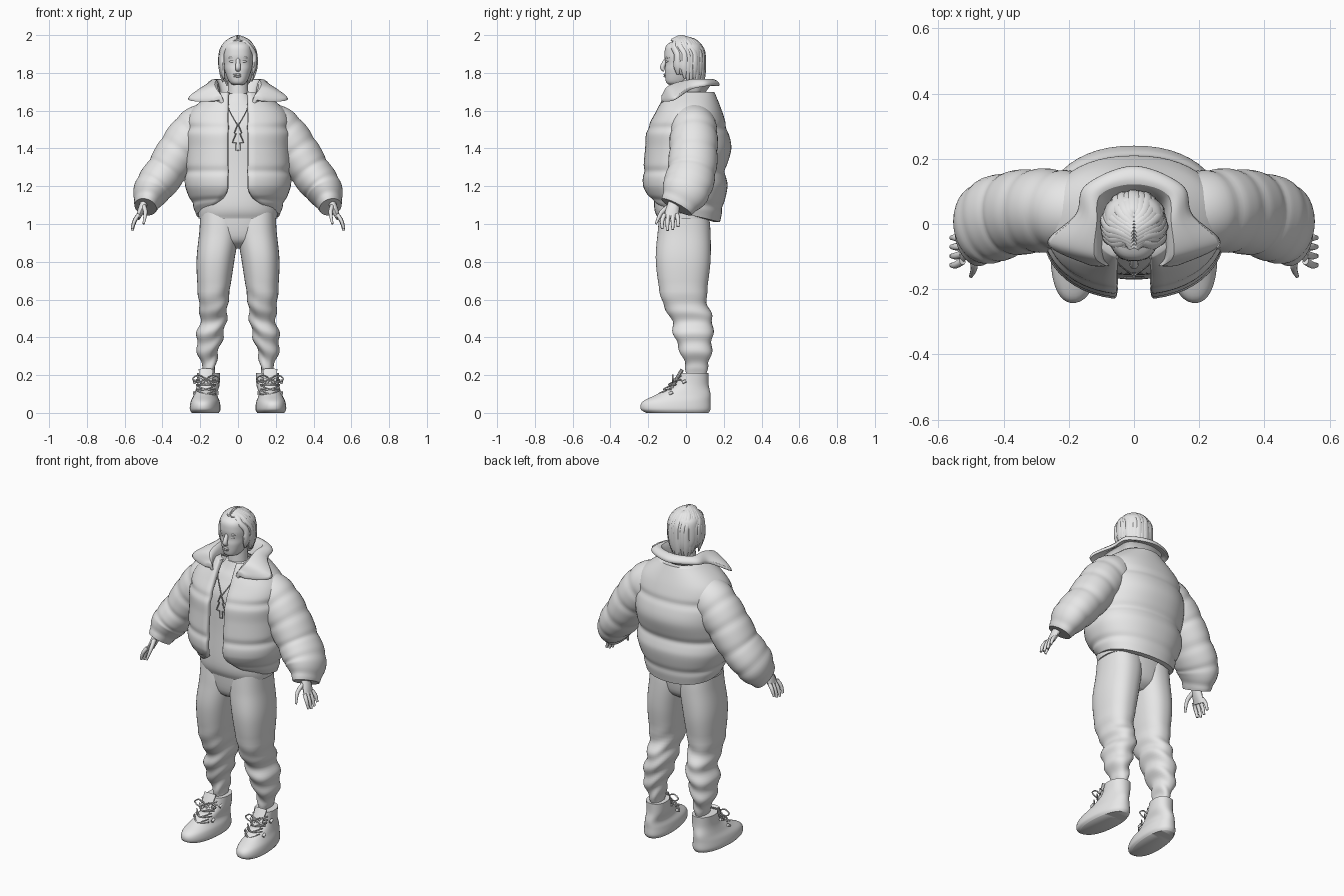
import bpy, bmesh, math, random
from mathutils import Vector

default_cube = bpy.data.objects.get("Cube")
if default_cube:
    bpy.data.objects.remove(default_cube)
random.seed(4)

clay = bpy.data.materials.new("plain grey")
clay.use_nodes = True
grey = (.8, .8, .8, 1)
clay.diffuse_color = grey
clay.node_tree.nodes["Principled BSDF"].inputs["Base Color"].default_value = grey

ALONG_Y = Vector((0, 1, .01))
ALONG_Z = Vector((0, .01, 1))


def clamp(value):
    return max(0, min(1, value))


def signed_power(value, power):
    return math.copysign(abs(value) ** power, value)


def crease(position, places, width, depth):
    """Scale factor that pinches a shape at the given places."""
    return 1 - sum(depth * math.exp(-((position - place) / width) ** 2) for place in places)


def smooth_rows(rows, steps):
    """Catmull-Rom interpolation between rows of numbers."""
    result, last = [], len(rows) - 1
    for index in range(last):
        before, start, end, after = (rows[max(0, min(index + shift, last))] for shift in (-1, 0, 1, 2))
        for step in range(steps):
            t = step / steps
            result.append([(2 * b + (c - a) * t + (2 * a - 5 * b + 4 * c - d) * t * t
                            + (3 * (b - c) + d - a) * t ** 3) / 2
                           for a, b, c, d in zip(before, start, end, after)])
    return result + [list(rows[-1])]


def build(name, tubes, mirror=False):
    """Skin each list of rings as a closed tube, all in one smooth object."""
    bm = bmesh.new()
    for rings in tubes:
        loops = [[bm.verts.new(point) for point in ring] for ring in rings]
        count = len(loops[0])
        for low, high in zip(loops, loops[1:]):
            for i in range(count):
                bm.faces.new((low[i - 1], low[i], high[i], high[i - 1]))
        for end in (loops[0], loops[-1]):
            for i in range(count // 2 - 1):
                bm.faces.new((end[i], end[i + 1], end[-i - 2], end[-i - 1]))
    bmesh.ops.recalc_face_normals(bm, faces=bm.faces)
    mesh = bpy.data.meshes.new(name)
    bm.to_mesh(mesh)
    bm.free()
    mesh.materials.append(clay)
    mesh.polygons.foreach_set("use_smooth", [True] * len(mesh.polygons))
    mesh.set_sharp_from_angle(angle=math.radians(60))
    part = bpy.data.objects.new(name, mesh)
    bpy.context.collection.objects.link(part)
    if mirror:
        part.modifiers.new("mirror", 'MIRROR')
    return part


def stack(rows, steps=6, sides=40, power=.85, warp=None):
    """Rounded level sections: height, centre x, half width, front depth, back depth."""
    rings = []
    for z, middle, width, front, back in smooth_rows(rows, steps):
        ring = []
        for i in range(sides):
            angle = math.tau * (i + .5) / sides
            point = Vector((middle + width * signed_power(math.sin(angle), power),
                            (back - front) / 2 - (front + back) / 2 * signed_power(math.cos(angle), power), z))
            if warp:
                warp(point, angle)
            ring.append(point)
        rings.append(ring)
    return rings


def centred(rows):
    return [(z, 0, width, front, back) for z, width, front, back in rows]


def limb(rows, steps=4, sides=10, across=ALONG_Y, core=None, puff=None):
    """Tube through x, y, z, with a radius beside and a radius along the across direction."""
    path = smooth_rows(rows, steps)
    centres = [Vector(row[:3]) for row in path]
    last = len(path) - 1
    rings = []
    for i, (centre, row) in enumerate(zip(centres, path)):
        tangent = (centres[min(i + 1, last)] - centres[max(i - 1, 0)]).normalized()
        along = centre - core if core else across
        along = (along - tangent * along.dot(tangent)).normalized()
        beside = along.cross(tangent)
        scale = puff(i / last) if puff else 1
        angles = [math.tau * (j + .5) / sides for j in range(sides)]
        rings.append([centre + scale * (row[3] * math.cos(a) * beside + row[4] * math.sin(a) * along)
                      for a in angles])
    return rings


def cord(points, radius=.004, across=ALONG_Y, steps=4):
    return limb([(*point, radius, radius) for point in points], steps, 6, across)


# trousers with soft folds below the knee
def fold(point, angle):
    amount = .006 * clamp(6 * (.7 - point.z)) * clamp(20 * (point.z - .2))
    wave = amount * math.sin(60 * point.z + 2 * math.sin(angle) + math.cos(2 * angle))
    point.x += wave * math.sin(angle)
    point.y -= wave * math.cos(angle)


build("trouser_hips", [stack(centred([(.87, .05, .06, .06), (.92, .15, .13, .11), (1.06, .19, .15, .13)]))])
build("trouser_legs", [stack([
    (1.06, .1, .1, .14, .12), (.96, .1, .105, .15, .13), (.8, .12, .1, .16, .13), (.6, .13, .08, .13, .11),
    (.5, .13, .07, .08, .14), (.4, .15, .07, .06, .14), (.3, .16, .05, .02, .13),
    (.22, .15, .03, 0, .11), (.17, .15, .03, 0, .1)], steps=8, warp=fold)], mirror=True)


# high shoes with the toes turned out
def toe_out(point, angle):
    point.x -= .07 * point.y


build("shoes", [stack([
    (0, .17, .07, .21, .12), (.02, .17, .08, .24, .13), (.06, .17, .075, .23, .13),
    (.1, .17, .06, .15, .13), (.15, .16, .06, .06, .12), (.21, .16, .06, .03, .12)],
    power=.9, warp=toe_out)], mirror=True)
build("shoe_tongues", [limb([(.17, -.09, .11, .03, .01), (.17, -.02, .23, .04, .01)])], mirror=True)
laces = []
for side in (-1, 1):
    for i in range(4):
        y, z = .026 * i - .135, .1 + .025 * i
        laces.append(cord([(.17 - side * .05, y + .03, z), (.17, y - .01, z), (.17 + side * .05, y + .03, z + .02)],
                          across=ALONG_Z))
    bow = [(.17 + side * reach, -.07, .18 + lift)
           for reach, lift in ((0, 0), (.04, .02), (.07, 0), (.04, -.02), (0, 0), (.04, -.06))]
    laces.append(cord(bow))
build("shoe_laces", laces, mirror=True)
build("shoe_eyelets", [limb([(.17 + side * .06, y, z, .008, .008), (.17 + side * .06, y + .02, z + .01, .008, .008)],
                            across=ALONG_Z) for side in (-1, 1) for y, z in ((-.09, .1), (-.02, .16))], mirror=True)

# shirt and neck
build("shirt", [stack(centred([
    (1.03, .21, .15, .14), (1.1, .21, .17, .15), (1.3, .2, .16, .15), (1.5, .19, .15, .15),
    (1.6, .15, .11, .12), (1.65, .09, .08, .08), (1.69, .06, .06, .06)]))])
build("neck", [limb([(0, 0, 1.6, .06, .06), (0, 0, 1.8, .05, .05)], sides=24)])

# open quilted jacket body: a double wall with rounded front edges
POWER, WALL, SEGMENTS = .9, .03, 48
rings = []
for z, width, front, back in smooth_rows([
        (1.01, .22, .15, .18), (1.1, .25, .2, .2), (1.2, .28, .23, .22), (1.28, .28, .23, .21), (1.4, .28, .22, .24),
        (1.5, .28, .21, .22), (1.6, .25, .16, .19), (1.7, .13, .11, .15)], 10):
    gap = .055 + .12 * clamp(5 * (1.2 - z)) ** 2
    pinch = crease(z, (1.09, 1.28, 1.51), .02, .03)
    opening = math.asin((gap / width) ** (1 / POWER))

    def wall_point(angle, inset):
        rise = .04 * (1 + math.cos(angle)) * clamp(5 * (1.2 - z))
        return Vector(((width * pinch - inset) * signed_power(math.sin(angle), POWER),
                       (back - front) / 2 - ((front + back) / 2 * pinch - inset)
                       * signed_power(math.cos(angle), POWER), z + rise))

    first = opening + .02
    angles = [first + (math.tau - 2 * first) * i / SEGMENTS for i in range(SEGMENTS + 1)]
    outer = [wall_point(angle, 0) for angle in angles]
    inner = [wall_point(angle, WALL) for angle in reversed(angles)]
    rims = [wall_point(angle, WALL * share) for angle, share in
            ((opening, .2), (-opening, .2), (-opening, .8), (opening, .8))]
    rings.append(rims[:1] + outer + rims[1:3] + inner + rims[3:])
build("jacket_body", [rings])

# quilted sleeves narrowing to a cuff
build("jacket_sleeves", [limb([
    (.12, .03, 1.55, .1, .11), (.21, .04, 1.5, .125, .125), (.3, .04, 1.4, .12, .13),
    (.38, .03, 1.28, .11, .13), (.455, 0, 1.18, .1, .13), (.49, -.05, 1.09, .06, .09)],
    steps=12, sides=36, puff=lambda t: crease(t, (.26, .42, .6, .77, .92), .03, .045))], mirror=True)

# spread collar: crest and outer edge from one lapel around the back to the other
left = [((.08, -.13, 1.68), (.13, -.13, 1.67)), ((.11, -.1, 1.74), (.27, -.06, 1.67)),
        ((.11, 0, 1.77), (.18, .03, 1.73)), ((.1, .09, 1.77), (.15, .12, 1.75))]
half = [crest + edge for crest, edge in left]
middle = (0, .12, 1.77, 0, .18, 1.75)
right = [(-a, b, c, -d, e, f) for a, b, c, d, e, f in reversed(half)]
rings = []
for row in smooth_rows(half + [middle] + right, 7):
    crest, edge = Vector(row[:3]), Vector(row[3:])
    base = Vector((crest.x * .8, crest.y * .8 - .02, crest.z - .09))
    fall = crest.lerp(edge, .5)
    drop = Vector((0, 0, -.025))
    side = (edge - base) * Vector((1, 1, 0)) * .2
    rings.append([base, base.lerp(crest, .6), crest, fall - drop / 3, edge, edge + drop, fall + drop,
                  crest + drop + side, base.lerp(crest, .4) + side, base + side])
build("jacket_collar", [rings]).modifiers.new("soften", 'SUBSURF')

# hands with relaxed fingers
hand = [limb([(.49, -.06, 1.13, .02, .03), (.51, -.07, 1.08, .02, .035), (.53, -.08, 1.03, .012, .04)]),
        limb([(.5, -.08, 1.1, .012, .014), (.49, -.13, 1.06, .011, .012), (.5, -.16, 1, .006, .006)])]
for i, length in enumerate((.065, .075, .07, .055)):
    y, lean = .022 * i - .114, .006 * (i - 2)
    hand.append(limb([(.526, y, 1.05, .011, .012), (.547, y + lean, 1.05 - length / 2, .01, .011),
                      (.56, y + lean, 1.04 - length, .007, .007)]))
build("hands", hand, mirror=True)

# necklace with a pointed pendant
build("necklace_chain", [cord([(.065, -.09, 1.66), (.045, -.125, 1.6), (0, -.158, 1.52)], .003)], mirror=True)
outline = [(0, 1.53), (.02, 1.48), (.01, 1.48), (.03, 1.43), (.01, 1.43), (.01, 1.39), (0, 1.39)]
build("necklace_pendant", [cord([(x, -.163, z) for x, z in outline], .003, steps=1)], mirror=True)

# head and face
build("head", [stack(centred([
    (1.735, .02, .08, .01), (1.75, .045, .105, .02), (1.81, .07, .112, .07), (1.85, .077, .109, .08),
    (1.9, .08, .114, .09), (1.95, .07, .1, .08), (1.985, .02, .03, .03)]))])
build("nose", [limb([(0, -.103, 1.875, .01, .01), (0, -.125, 1.83, .014, .013), (0, -.114, 1.813, .012, .008)])])


def feature(x, y, z, reach, back, thick, tall):
    """Small tapered ridge across the face."""
    return limb([(x - reach, y + back / 3, z, .004, .002), (x, y, z, thick, tall),
                 (x + reach, y + back, z, .004, .002)], across=ALONG_Z)


build("lips", [feature(0, -.111, z, .026, .015, .008, .006) for z in (1.782, 1.791)])
build("eyes", [feature(.031, -.102, 1.861, .017, .011, .006, .007)], mirror=True)
build("eyebrows", [feature(.034, -.103, 1.88, .023, .017, .006, .006)], mirror=True)

# hair: a cap under combed locks that fall from a centre parting
build("hair_cap", [stack(centred([
    (1.73, .05, -.02, .08), (1.82, .09, .03, .09), (1.92, .09, .06, .09), (1.96, .07, .08, .07),
    (1.985, .02, .04, .02)]))])
crown = Vector((0, -.008, 1.88))
locks = []
LOCKS = 11
for side in (-1, 1):
    for i in range(LOCKS):
        share = i / (LOCKS - 1)
        parting, hang = math.radians(30 + 145 * share), math.radians(68 + 110 * share)
        tip = 1.78 - .06 * share + random.uniform(-.02, .02)
        volume = random.uniform(.94, 1)
        rows = [(side * .004, .1 * share - .075, 1.975 + .02 * math.sin(math.pi * share), .012, .006)]
        for j in range(3):
            turn = parting + (hang - parting) * j / 2
            tilt = math.radians(60 - 25 * j)
            spread = volume * math.cos(tilt)
            rows.append((side * .096 * spread * math.sin(turn), crown.y - .106 * spread * math.cos(turn),
                         crown.z + .106 * math.sin(tilt), .018, .011))
        x, y = rows[-1][:2]
        rows += [(x, y, (crown.z + tip) / 2, .02, .011), (x * .88, y * .9, tip, .006, .004)]
        locks.append(limb(rows, sides=8, core=crown))
build("hair_locks", locks)
